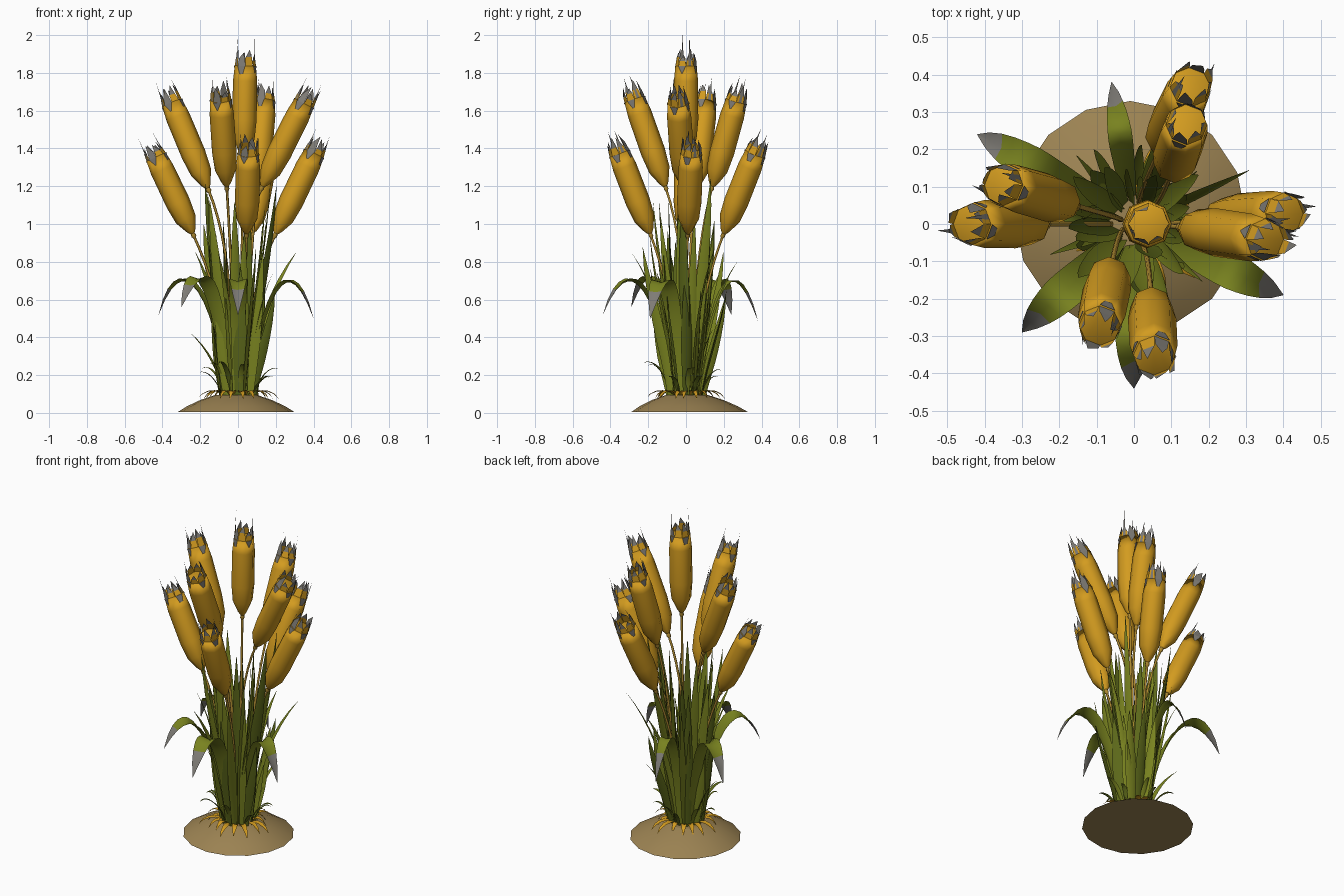
import bpy, bmesh, math, random
from mathutils import Vector
from mathutils.geometry import interpolate_bezier

random.seed(7)
cube = bpy.data.objects.get("Cube")
if cube:
    bpy.data.objects.remove(cube, do_unlink=True)


def material(name, rgb):
    m = bpy.data.materials.new(name)
    m.use_nodes = True
    m.diffuse_color = (*rgb, 1)
    bsdf = m.node_tree.nodes["Principled BSDF"]
    bsdf.inputs["Base Color"].default_value = (*rgb, 1)
    bsdf.inputs["Roughness"].default_value = 0.9
    return m


ORANGE = material("seed_orange", (0.65, 0.33, 0.014))
GREY = material("dry_grey", (0.21, 0.20, 0.18))
STRAW = material("stem_straw", (0.42, 0.25, 0.03))
GREEN = material("leaf_green", (0.19, 0.225, 0.014))
DARK = material("leaf_dark_green", (0.105, 0.135, 0.01))
EARTH = material("mound_earth", (0.33, 0.225, 0.085))


def finish(bm, name, mats, smooth=True):
    me = bpy.data.meshes.new(name)
    for f in bm.faces:
        f.smooth = smooth and len(f.verts) <= 4
    bm.to_mesh(me)
    bm.free()
    for m in mats:
        me.materials.append(m)
    ob = bpy.data.objects.new(name, me)
    bpy.context.collection.objects.link(ob)
    return ob


def ring(bm, centre, axis, radius, sides):
    u = axis.cross(Vector((0, 1, 0))).normalized()
    v = axis.cross(u).normalized()
    angles = [2 * math.pi * i / sides for i in range(sides)]
    return [bm.verts.new(centre + (u * math.cos(a) + v * math.sin(a)) * radius) for a in angles]


def bridge(bm, a, b):
    n = len(a)
    for i in range(n):
        bm.faces.new((a[i], b[i], b[(i + 1) % n], a[(i + 1) % n]))


def patch(bm, points, index):
    f = bm.faces.new([bm.verts.new(p) for p in points])
    f.material_index = index


def blade(bm, angle, path, width, index=0, tip_index=None, twist=0.0, steps=9, full=0.4, blunt=3):
    """Creased leaf: path holds four (radius, height) bezier points."""
    out = Vector((math.cos(angle), math.sin(angle), 0))
    side = Vector((-math.sin(angle + twist), math.cos(angle + twist), 0))
    pts = interpolate_bezier(*[out * r + Vector((0, 0, z)) for r, z in path], steps)
    rows = []
    for i, p in enumerate(pts):
        t = i / (steps - 1)
        half = 0.5 * width * (0.5 + 0.5 * min(1, t / full)) * (1 - t ** blunt) + 0.0008
        tangent = pts[min(i + 1, steps - 1)] - pts[max(i - 1, 0)]
        crease = side.cross(tangent).normalized() * half * 0.3
        rows.append([bm.verts.new(q) for q in (p - side * half, p + crease, p + side * half)])
    for i, (a, b) in enumerate(zip(rows, rows[1:])):
        for k in (0, 1):
            f = bm.faces.new((a[k], a[k + 1], b[k + 1], b[k]))
            tipped = tip_index is not None and i >= steps - 3
            f.material_index = tip_index if tipped else index


# Earth mound
bm = bmesh.new()
up = Vector((0, 0, 1))
loops = [ring(bm, Vector((-0.01, 0.02 * (1 - z * 8), z)), up, r, 16)
         for r, z in ((0.31, 0.004), (0.26, 0.035), (0.19, 0.068), (0.11, 0.095))]
for a, b in zip(loops, loops[1:]):
    bridge(bm, a, b)
bm.faces.new(loops[0])
bm.faces.new(loops[-1])
bmesh.ops.recalc_face_normals(bm, faces=bm.faces)
finish(bm, "mound", [EARTH])

# Seed heads: lower end and crown of each, with its stem
HEADS = {
    "left_low": ((-0.24, 0.0, 0.95), (-0.455, 0.0, 1.40)),
    "left_high": ((-0.16, 0.05, 1.19), (-0.37, 0.11, 1.69)),
    "front_high": ((-0.06, -0.11, 1.20), (-0.095, -0.29, 1.71)),
    "centre": ((0.03, 0.0, 1.36), (0.04, 0.0, 1.89)),
    "front_low": ((0.045, -0.19, 0.95), (0.055, -0.37, 1.42)),
    "right_high": ((0.13, -0.01, 1.20), (0.375, -0.045, 1.69)),
    "right_low": ((0.20, 0.01, 0.95), (0.425, 0.03, 1.42)),
    "back_high": ((0.10, 0.14, 1.20), (0.145, 0.28, 1.70)),
    "back_low": ((0.07, 0.20, 0.95), (0.16, 0.385, 1.42)),
}
PROFILE = ((0, 0.012), (0.04, 0.026), (0.17, 0.056), (0.36, 0.065), (0.75, 0.064), (0.9, 0.056))
SIDES = 8


def seed_head(name, low, high, whisker):
    low, high = Vector(low), Vector(high)
    axis = (high - low).normalized()
    length = (high - low).length
    bm = bmesh.new()
    loops = [ring(bm, low + axis * length * t, axis, r, SIDES) for t, r in PROFILE]
    for a, b in zip(loops, loops[1:]):
        bridge(bm, a, b)
    bm.faces.new(loops[0])
    # Deep hollow inside the crown
    rim = loops[-1]
    hollow = bm.verts.new(low + axis * length * 0.65)
    for i in range(SIDES):
        bm.faces.new((rim[i], hollow, rim[(i + 1) % SIDES]))
    bmesh.ops.recalc_face_normals(bm, faces=bm.faces)
    # Crown of husk tips leaning inwards, orange below and grey above
    centre = low + axis * length * 0.9
    for i in range(SIDES):
        a, b = rim[i].co.copy(), rim[(i + 1) % SIDES].co.copy()
        mid = (a + b) / 2
        lean = (centre - mid) * random.uniform(0.0, 0.35)
        rise = axis * random.uniform(0.025, 0.05)
        c, d = a.lerp(mid, 0.2) + rise + lean * 0.5, b.lerp(mid, 0.2) + rise + lean * 0.5
        tip = a.lerp(b, random.uniform(0.2, 0.8)) + lean + rise + axis * random.uniform(0.025, 0.06)
        patch(bm, (a, b, d, c), int(i % 4 == 1))
        patch(bm, (c, d, tip), 1)
        # Grey stain running down some husks
        if i % 2:
            out = (mid - centre).normalized() * 0.004
            patch(bm, (a + out, mid - axis * random.uniform(0.04, 0.08) + out, b + out), 1)
        if i % 4 == 0:
            patch(bm, (mid.lerp(a, 0.4), mid.lerp(b, 0.4), mid + axis * whisker + lean), 1)
    finish(bm, name + "_seed_head", [ORANGE, GREY])

    # Stem with a small knuckle under the head
    bm = bmesh.new()
    root = Vector((low.x * 0.25, low.y * 0.25, 0.08))
    pts = interpolate_bezier(root, root.lerp(low - axis * 0.4, 0.6), low - axis * 0.3, low, 12)
    loops = [ring(bm, p, axis, 0.007, 6) for p in pts]
    for a, b in zip(loops, loops[1:]):
        bridge(bm, a, b)
    knuckle = [ring(bm, low + axis * d, axis, r, 6) for d, r in ((-0.03, 0.006), (-0.015, 0.014), (0.005, 0.01))]
    for a, b in zip(knuckle, knuckle[1:]):
        bridge(bm, a, b)
    bmesh.ops.recalc_face_normals(bm, faces=bm.faces)
    finish(bm, name + "_stem", [STRAW])


for name, (low, high) in HEADS.items():
    seed_head(name, low, high, 0.163 if name == "centre" else 0.13)

# Upright leaves in two rings, taller towards the middle
bm = bmesh.new()
for count, root, heights, spread in ((16, 0.085, (0.6, 1.0), 0.19), (18, 0.05, (0.95, 1.25), 0.16)):
    for i in range(count):
        angle = 2 * math.pi * (i + random.uniform(-0.3, 0.3)) / count
        h = random.uniform(*heights)
        r = spread + random.uniform(-0.06, 0.06)
        path = ((root, 0.07), (root + 0.03, h * 0.4), (r * 0.85, h * 0.7), (r, h))
        blade(bm, angle, path, random.uniform(0.05, 0.085), index=int(i % 3 == 0),
              twist=random.uniform(-1.2, 1.2))
finish(bm, "upright_leaves", [GREEN, DARK])

# Broad drooping leaves, given by the position of the tip
bm = bmesh.new()
for x, y, z, w in ((-0.42, 0.24, 0.52, 0.11), (-0.30, -0.29, 0.56, 0.11), (0.0, -0.44, 0.52, 0.11),
                   (0.40, -0.19, 0.50, 0.11), (-0.06, 0.38, 0.49, 0.07)):
    r = math.hypot(x, y)
    path = ((0.07, 0.08), (0.13, 0.68), (r - 0.13, 0.91), (r, z))
    blade(bm, math.atan2(y, x), path, w, tip_index=1, steps=14, full=0.6, blunt=6, twist=0.25)
finish(bm, "drooping_leaves", [GREEN, GREY])

# Thin leaves reaching outwards
bm = bmesh.new()
for degrees, r, z in ((25, 0.34, 0.85), (75, 0.28, 0.80), (200, 0.24, 0.85), (250, 0.30, 0.84),
                      (320, 0.24, 0.74), (130, 0.24, 0.75), (40, 0.22, 0.44), (165, 0.27, 0.43)):
    path = ((0.07, 0.08), (0.1, z * 0.5), (r * 0.6, z * 0.8), (r, z))
    blade(bm, math.radians(degrees), path, 0.035, twist=0.7)
finish(bm, "thin_leaves", [GREEN])

# Short grass and dry leaves lying on the mound
bm = bmesh.new()
for i in range(10):
    angle = 2 * math.pi * (i + random.uniform(-0.3, 0.3)) / 10
    r, h = random.uniform(0.17, 0.25), random.uniform(0.16, 0.27)
    blade(bm, angle, ((0.08, 0.08), (0.1, h * 0.8), (r * 0.8, h * 1.15), (r, h)), 0.03, index=i % 2)
finish(bm, "short_grass", [GREEN, DARK])

bm = bmesh.new()
for i in range(18):
    angle = 2 * math.pi * (i + random.uniform(-0.3, 0.3)) / 18
    r = random.uniform(0.15, 0.22)
    path = ((0.07, 0.09), (0.1, 0.135), (r * 0.85, 0.13), (r, 0.075))
    blade(bm, angle, path, 0.034, twist=random.uniform(-0.3, 0.3), steps=6)
finish(bm, "dry_ground_leaves", [ORANGE])
